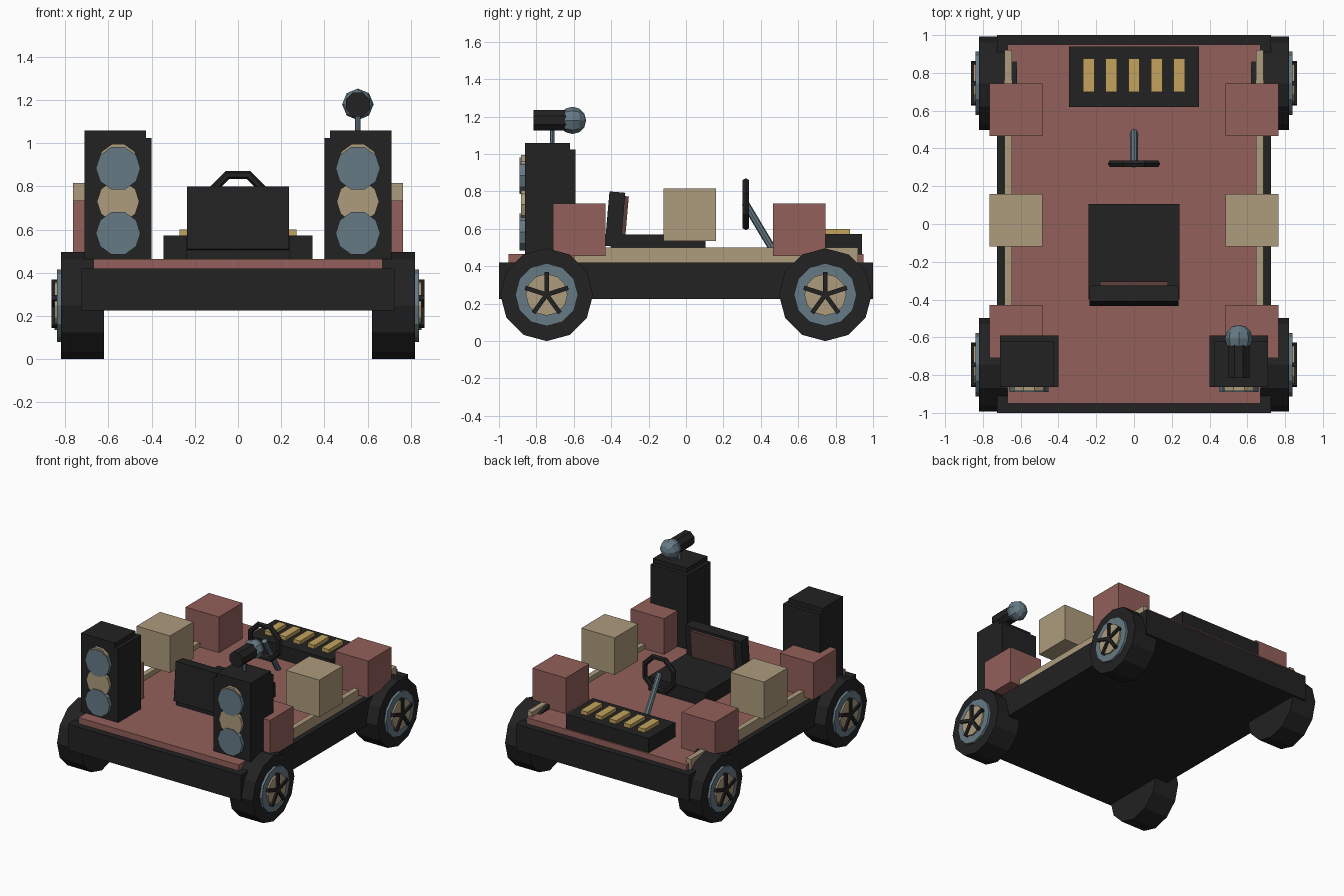
import bpy, bmesh, math
from mathutils import Vector, Matrix

if "Cube" in bpy.data.objects:
    bpy.data.objects.remove(bpy.data.objects["Cube"])


def material(name, rgb):
    m = bpy.data.materials.new(name)
    m.diffuse_color = (*rgb, 1)
    m.use_nodes = True
    m.node_tree.nodes["Principled BSDF"].inputs["Base Color"].default_value = m.diffuse_color
    return m


BLACK = material("black", (0.016, 0.016, 0.016))
RED = material("dusty red", (0.29, 0.117, 0.102))
TAN = material("tan", (0.42, 0.33, 0.205))
BLUE = material("steel blue", (0.133, 0.195, 0.235))
GOLD = material("gold", (0.546, 0.366, 0.11))
MAROON = material("dark maroon", (0.105, 0.05, 0.045))


def finish(name, bm, mat):
    bmesh.ops.recalc_face_normals(bm, faces=bm.faces[:])
    me = bpy.data.meshes.new(name)
    bm.to_mesh(me)
    bm.free()
    me.materials.append(mat)
    ob = bpy.data.objects.new(name, me)
    bpy.context.collection.objects.link(ob)
    return ob


def box(name, x, y, z, mat, rot=None):
    """Box from (min, max) ranges, optionally rotated about its centre."""
    bm = bmesh.new()
    size = [r[1] - r[0] for r in (x, y, z)]
    mid = Vector([(r[0] + r[1]) / 2 for r in (x, y, z)])
    m = Matrix.Translation(mid) @ (rot or Matrix()) @ Matrix.Diagonal((*size, 1))
    bmesh.ops.create_cube(bm, size=1, matrix=m)
    return finish(name, bm, mat)


def rod(name, a, b, r, sides, mat, spin=0.0):
    """Cylinder between two points."""
    a, b = Vector(a), Vector(b)
    d = b - a
    m = (Matrix.Translation((a + b) / 2) @ d.to_track_quat('Z', 'Y').to_matrix().to_4x4()
         @ Matrix.Rotation(spin, 4, 'Z'))
    bm = bmesh.new()
    bmesh.ops.create_cone(bm, cap_ends=True, segments=sides, radius1=r, radius2=r,
                          depth=d.length, matrix=m)
    return finish(name, bm, mat)


# Chassis and deck
box("chassis", (-.725, .725), (-1, 1), (.225, .42), BLACK)
box("deck", (-.67, .67), (-.95, .95), (.41, .465), RED)

for s, side in ((1, "right"), (-1, "left")):
    def sx(a, b):
        return tuple(sorted((s * a, s * b)))

    # Wheels with rim, hub plate and five spokes
    for y, end in ((-.745, "front"), (.745, "rear")):
        n = f"{end}_{side}"
        for part, x0, x1, r, mat in (("tyre", .62, .82, .248, BLACK),
                                     ("rim", .80, .838, .168, BLUE),
                                     ("hub_plate", .82, .85, .112, TAN)):
            rod(f"{n}_{part}", (s * x0, y, .248), (s * x1, y, .248), r, 12, mat)
        for i in range(5):
            a = math.tau * i / 5
            d = Vector((0, math.sin(a), math.cos(a)))
            c = Vector((s * .85, y, .248)) + d * .058
            bm = bmesh.new()
            bmesh.ops.create_cube(bm, size=1, matrix=Matrix.Translation(c)
                                  @ Matrix.Rotation(-a, 4, 'X')
                                  @ Matrix.Diagonal((.026, .024, .125, 1)))
            finish(f"{n}_spoke_{i + 1}", bm, BLACK)

    # Side rail and cargo cubes
    box(f"{side}_rail", sx(.645, .685), (-.6, .92), (.42, .50), TAN)
    box(f"{side}_front_cube", sx(.485, .765), (-.71, -.43), (.455, .735), RED)
    box(f"{side}_middle_cube", sx(.485, .765), (-.12, .16), (.535, .815), TAN)
    box(f"{side}_rear_cube", sx(.485, .765), (.465, .745), (.455, .735), RED)

    # Speaker towers
    box(f"{side}_speaker", sx(.40, .71), (-.862, -.59), (.46, 1.025), BLACK)
    box(f"{side}_speaker_cap", sx(.425, .71), (-.862, -.62), (1.02, 1.06), BLACK)
    for i, (z, r, y, mat) in enumerate(((.583, .103, -.89, BLUE), (.73, .098, -.883, TAN),
                                        (.884, .103, -.89, BLUE), (.905, .095, -.883, TAN))):
        rod(f"{side}_speaker_cone_{i + 1}", (s * .555, -.85, z), (s * .555, y, z), r, 10,
            mat, math.pi / 2)

# Seat with tilted back and cushion
tilt = Matrix.Rotation(math.radians(-5), 4, 'X')
box("seat_base", (-.24, .24), (-.40, .105), (.46, .57), BLACK)
box("seat_back", (-.235, .235), (-.422, -.337), (.505, .797), BLACK, tilt)
box("seat_cushion", (-.18, .18), (-.345, -.315), (.56, .775), MAROON, tilt)

# Keyboard console with gold keys
box("console", (-.345, .345), (.62, .94), (.46, .573), BLACK)
for i in range(5):
    x = (i - 2) * .12
    box(f"key_{i + 1}", (x - .03, x + .03), (.70, .877), (.565, .60), GOLD)

# Steering wheel: octagonal ring with square-ish tube
bm = bmesh.new()
rings = []
for i in range(8):
    a = math.tau * (i + .5) / 8
    ring = []
    for j in range(6):
        b = math.tau * j / 6
        r = .13 + .02 * math.cos(b)
        ring.append(bm.verts.new((r * math.cos(a), .32 + .02 * math.sin(b),
                                  .732 + r * math.sin(a))))
    rings.append(ring)
for i in range(8):
    p, q = rings[i], rings[(i + 1) % 8]
    for j in range(6):
        k = (j + 1) % 6
        bm.faces.new((p[j], p[k], q[k], q[j]))
finish("steering_wheel", bm, BLACK)
rod("steering_column", (0, .315, .74), (0, .485, .455), .02, 8, BLUE)

# Spotlight on the right tower
rod("lamp_stand", (.555, -.715, 1.05), (.555, -.715, 1.15), .013, 8, BLUE)
rod("lamp_body", (.555, -.815, 1.18), (.555, -.60, 1.18), .06, 8, BLACK, math.pi / 8)
bm = bmesh.new()
bmesh.ops.create_uvsphere(bm, u_segments=8, v_segments=6, radius=.073,
                          matrix=Matrix.Translation((.555, -.607, 1.18))
                          @ Matrix.Rotation(math.pi / 2, 4, 'X'))
finish("lamp_globe", bm, BLUE)
